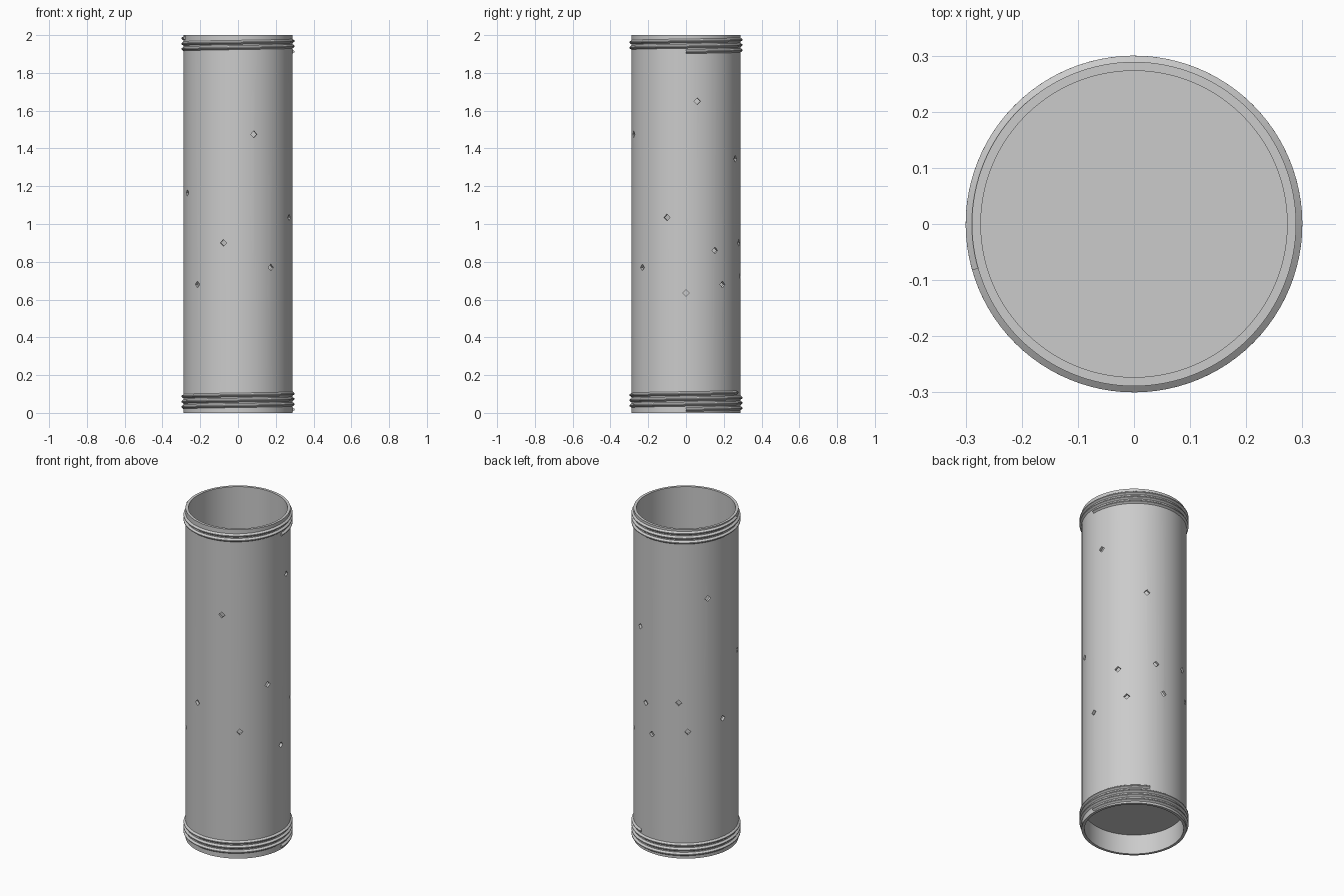
import bpy, bmesh, math
from mathutils import Matrix

if "Cube" in bpy.data.objects:
    bpy.data.objects.remove(bpy.data.objects["Cube"], do_unlink=True)

OUTER, INNER, CREST, PITCH = 0.289, 0.273, 0.3, 0.028

grey = bpy.data.materials.new("plain grey")
grey.use_nodes = True
colour = (0.6, 0.6, 0.6, 1)
grey.diffuse_color = colour
grey.node_tree.nodes["Principled BSDF"].inputs["Base Color"].default_value = colour


def make_object(name, bm):
    bmesh.ops.recalc_face_normals(bm, faces=bm.faces)
    mesh = bpy.data.meshes.new(name)
    bm.to_mesh(mesh)
    bm.free()
    mesh.materials.append(grey)
    obj = bpy.data.objects.new(name, mesh)
    bpy.context.collection.objects.link(obj)
    return obj


def select_only(obj):
    bpy.ops.object.select_all(action="DESELECT")
    obj.select_set(True)
    bpy.context.view_layer.objects.active = obj


def smooth(obj):
    select_only(obj)
    bpy.ops.object.shade_smooth_by_angle(angle=math.radians(30))


def lathe(name, profile, steps=128):
    """Spin a closed (radius, height) outline around the z axis."""
    bm = bmesh.new()
    verts = [bm.verts.new((r, 0, z)) for r, z in profile]
    edges = [bm.edges.new((v, verts[i - 1])) for i, v in enumerate(verts)]
    bmesh.ops.spin(bm, geom=verts + edges, cent=(0, 0, 0), axis=(0, 0, 1),
                   angle=math.tau, steps=steps)
    bmesh.ops.remove_doubles(bm, verts=bm.verts, dist=1e-5)
    return make_object(name, bm)


def thread(name, low, high, steps=96):
    """Sweep a triangular ridge along a helix between two heights."""
    half = PITCH * 0.46
    climb = high - low - 2 * half
    turns = climb / PITCH
    count = round(turns * steps)
    bm = bmesh.new()
    rings = []
    for i in range(count + 1):
        t = i / count
        a = math.tau * turns * t
        z = low + half + climb * t
        ring = []
        for r, dz in ((OUTER - 0.003, -half), (CREST, -half * 0.2),
                      (CREST, half * 0.2), (OUTER - 0.003, half)):
            ring.append(bm.verts.new((r * math.cos(a), r * math.sin(a), z + dz)))
        rings.append(ring)
    for p, q in zip(rings, rings[1:]):
        for k in range(4):
            bm.faces.new((p[k], p[k - 1], q[k - 1], q[k]))
    bm.faces.new(rings[0])
    bm.faces.new(rings[-1])
    smooth(make_object(name, bm))


# Open tube wall
tube = lathe("tube_wall", [(OUTER, 0), (OUTER, 2), (INNER, 2), (INNER, 0)])

# Small diamond holes: (angle in degrees, height)
holes = [(12, 1.65), (149.5, 1.57), (287, 1.475), (64.5, 1.345),
         (202, 1.165), (339.5, 1.035), (117, 0.945), (254.5, 0.9),
         (75, 0.9), (32, 0.86), (169.5, 0.815), (307, 0.77),
         (127, 0.77), (84.5, 0.725), (222, 0.68), (42, 0.68), (0, 0.635)]
bm = bmesh.new()
for angle, z in holes:
    place = (Matrix.Rotation(math.radians(angle), 4, "Z")
             @ Matrix.Translation((0.28, 0, z))
             @ Matrix.Rotation(math.pi / 4, 4, "X")
             @ Matrix.Diagonal((0.08, 0.025, 0.025, 1)))
    bmesh.ops.create_cube(bm, size=1, matrix=place)
cutter = make_object("hole_cutter", bm)
cutter.hide_render = True
cut = tube.modifiers.new("holes", "BOOLEAN")
cut.operation, cut.solver, cut.object = "DIFFERENCE", "EXACT", cutter
select_only(tube)
bpy.ops.object.modifier_apply(modifier=cut.name)
bpy.data.objects.remove(cutter, do_unlink=True)
smooth(tube)

# Floor closing the tube just above the lower thread
bm = bmesh.new()
bmesh.ops.create_cone(bm, cap_ends=True, segments=128, radius1=INNER + 0.002,
                      radius2=INNER + 0.002, depth=0.02,
                      matrix=Matrix.Translation((0, 0, 0.13)))
smooth(make_object("floor_disc", bm))

# Screw threads at both ends
thread("lower_thread", 0.005, 0.12)
thread("upper_thread", 1.9, 1.997)
